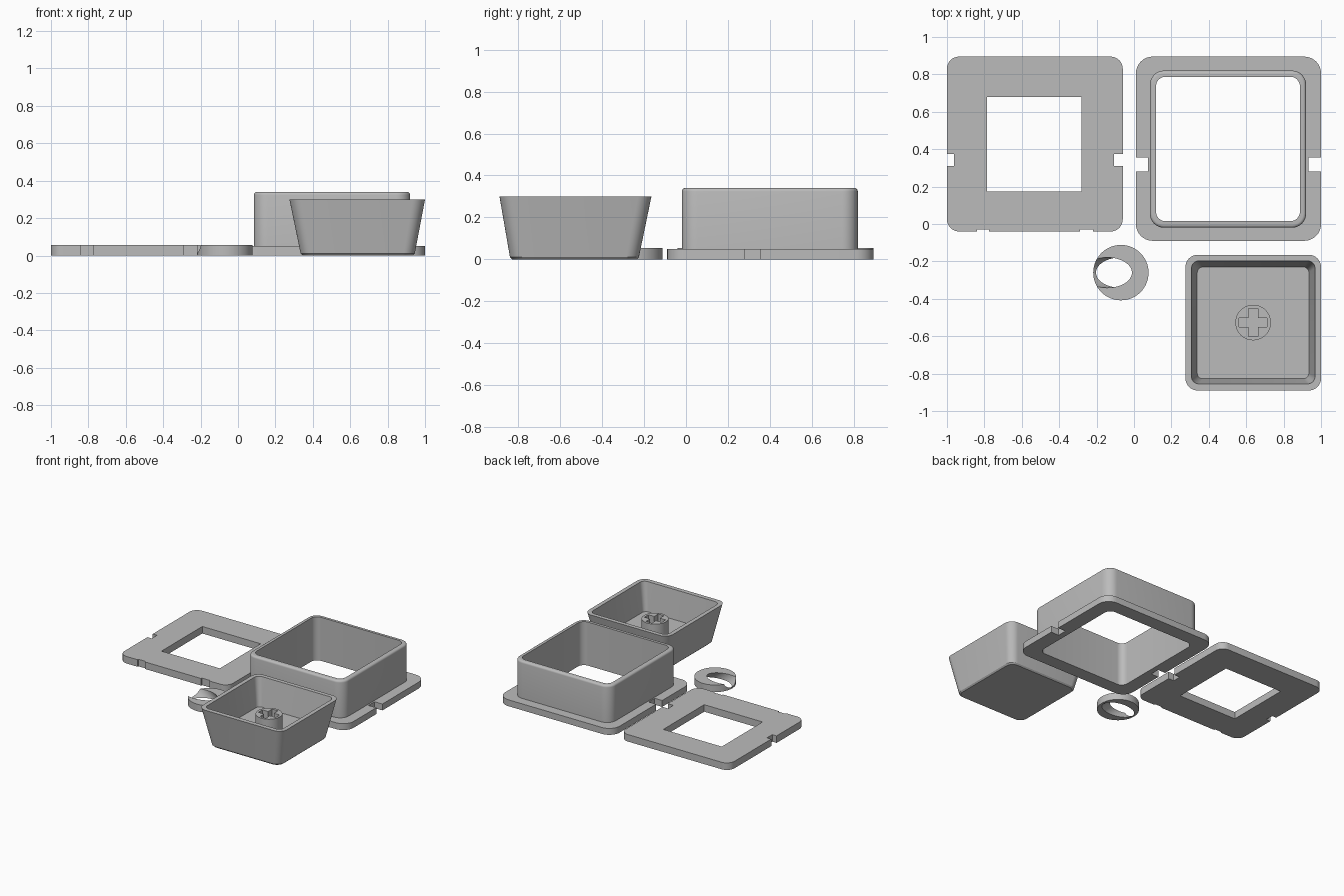
import bpy, bmesh, math
from mathutils import Matrix, Vector

if "Cube" in bpy.data.objects:
    bpy.data.objects.remove(bpy.data.objects["Cube"], do_unlink=True)

grey = bpy.data.materials.new("plain grey")
grey.use_nodes = True
grey.diffuse_color = (0.5, 0.5, 0.5, 1)
grey.node_tree.nodes["Principled BSDF"].inputs["Base Color"].default_value = (0.5, 0.5, 0.5, 1)


def rounded_rect(x0, x1, y0, y1, r, z, seg=8):
    pts = []
    corners = [(x1 - r, y1 - r), (x0 + r, y1 - r), (x0 + r, y0 + r), (x1 - r, y0 + r)]
    for i, (cx, cy) in enumerate(corners):
        for k in range(seg + 1):
            a = (i + k / seg) * math.pi / 2
            pts.append(Vector((cx + r * math.cos(a), cy + r * math.sin(a), z)))
    return pts


def ellipse(cx, cy, a, b, z, seg=64):
    return [Vector((cx + a * math.cos(t), cy + b * math.sin(t), z))
            for t in (2 * math.pi * k / seg for k in range(seg))]


def loft(name, loops, closed=False):
    """Skin a stack of loops; cap the ends, or join last to first when closed."""
    bm = bmesh.new()
    rings = [[bm.verts.new(p) for p in loop] for loop in loops]
    pairs = list(zip(rings, rings[1:]))
    if closed:
        pairs.append((rings[-1], rings[0]))
    else:
        bm.faces.new(rings[0])
        bm.faces.new(rings[-1])
    for lo, hi in pairs:
        n = len(lo)
        for i in range(n):
            j = (i + 1) % n
            bm.faces.new((lo[i], lo[j], hi[j], hi[i]))
    bmesh.ops.recalc_face_normals(bm, faces=bm.faces)
    return make_object(name, bm)


def make_object(name, bm):
    mesh = bpy.data.meshes.new(name)
    bm.to_mesh(mesh)
    bm.free()
    mesh.materials.append(grey)
    obj = bpy.data.objects.new(name, mesh)
    bpy.context.collection.objects.link(obj)
    return obj


def box(x0, x1, y0, y1, z0, z1):
    bm = bmesh.new()
    centre = Vector((x0 + x1, y0 + y1, z0 + z1)) / 2
    size = Matrix.Diagonal((x1 - x0, y1 - y0, z1 - z0, 1))
    bmesh.ops.create_cube(bm, size=1, matrix=Matrix.Translation(centre) @ size)
    return make_object("cutter", bm)


def activate(obj):
    bpy.ops.object.select_all(action="DESELECT")
    obj.select_set(True)
    bpy.context.view_layer.objects.active = obj


def cut(obj, *cutters):
    activate(obj)
    for c in cutters:
        c.hide_render = True
        mod = obj.modifiers.new("cut", "BOOLEAN")
        mod.operation, mod.solver, mod.object = "DIFFERENCE", "EXACT", c
        bpy.ops.object.modifier_apply(modifier=mod.name)
        bpy.data.objects.remove(c, do_unlink=True)


def smooth(obj):
    activate(obj)
    bpy.ops.object.shade_smooth_by_angle(angle=math.radians(30))


# Flat plate with a square window and edge notches
plate = loft("flat_plate", [rounded_rect(-1, -0.06, -0.04, 0.895, 0.065, z) for z in (0, 0.055)])
cut(plate,
    box(-0.785, -0.28, 0.175, 0.68, -0.1, 0.2),
    box(-1.1, -0.963, 0.31, 0.375, -0.1, 0.2),
    box(-0.107, 0, 0.31, 0.375, -0.1, 0.2),
    box(-0.84, -0.775, -0.1, -0.03, -0.1, 0.2),
    box(-0.29, -0.22, -0.1, -0.03, -0.1, 0.2))
smooth(plate)

# Open frame: flange, tall wall with rounded rim, straight bore
outer = (0.085, 0.92, -0.02, 0.82)
inner = (0.118, 0.887, 0.015, 0.787)


def inset(rect, d):
    return rect[0] + d, rect[1] - d, rect[2] + d, rect[3] - d


frame_loops = [rounded_rect(0.01, 1, -0.09, 0.895, 0.09, z) for z in (0, 0.05)]
frame_loops.append(rounded_rect(*outer, 0.075, 0.05))
rim = 0.016
for k in range(5):
    a = k * math.pi / 8
    d = rim * (1 - math.cos(a))
    frame_loops.append(rounded_rect(*inset(outer, d), 0.075 - d, 0.34 - rim + rim * math.sin(a)))
frame_loops += [rounded_rect(*inner, 0.05, z) for z in (0.34, 0)]
frame = loft("open_frame", frame_loops, closed=True)
cut(frame,
    box(0, 0.075, 0.28, 0.355, -0.1, 0.2),
    box(0.932, 1.1, 0.28, 0.355, -0.1, 0.2))
smooth(frame)

# Tapered hollow cap lying upside down
cap = loft("tapered_cap", [
    rounded_rect(0.345, 0.935, -0.83, -0.235, 0.055, 0),
    rounded_rect(0.335, 0.945, -0.84, -0.225, 0.06, 0.01),
    rounded_rect(0.275, 1, -0.89, -0.165, 0.065, 0.3),
    rounded_rect(0.307, 0.968, -0.855, -0.197, 0.04, 0.3),
    rounded_rect(0.338, 0.935, -0.827, -0.23, 0.03, 0.08)])
smooth(cap)

# Stem inside the cap with a cross-shaped socket
sx, sy = 0.637, -0.527
stem = loft("cap_stem", [ellipse(sx, sy, 0.095, 0.095, z, 48) for z in (0.075, 0.215)])
cut(stem,
    box(sx - 0.075, sx + 0.075, sy - 0.025, sy + 0.025, 0.085, 0.4),
    box(sx - 0.025, sx + 0.025, sy - 0.075, sy + 0.075, 0.085, 0.4))
smooth(stem)

# Small ring with a slanted bore that breaks through its side
ring = loft("slanted_ring", [ellipse(-0.07, -0.26, 0.148, 0.148, z) for z in (0, 0.055)])
slant = -0.074 / 0.055
cut(ring, loft("cutter", [ellipse(-0.07 + slant * z, -0.26, 0.133, 0.081, z) for z in (-0.05, 0.1)]))
smooth(ring)
